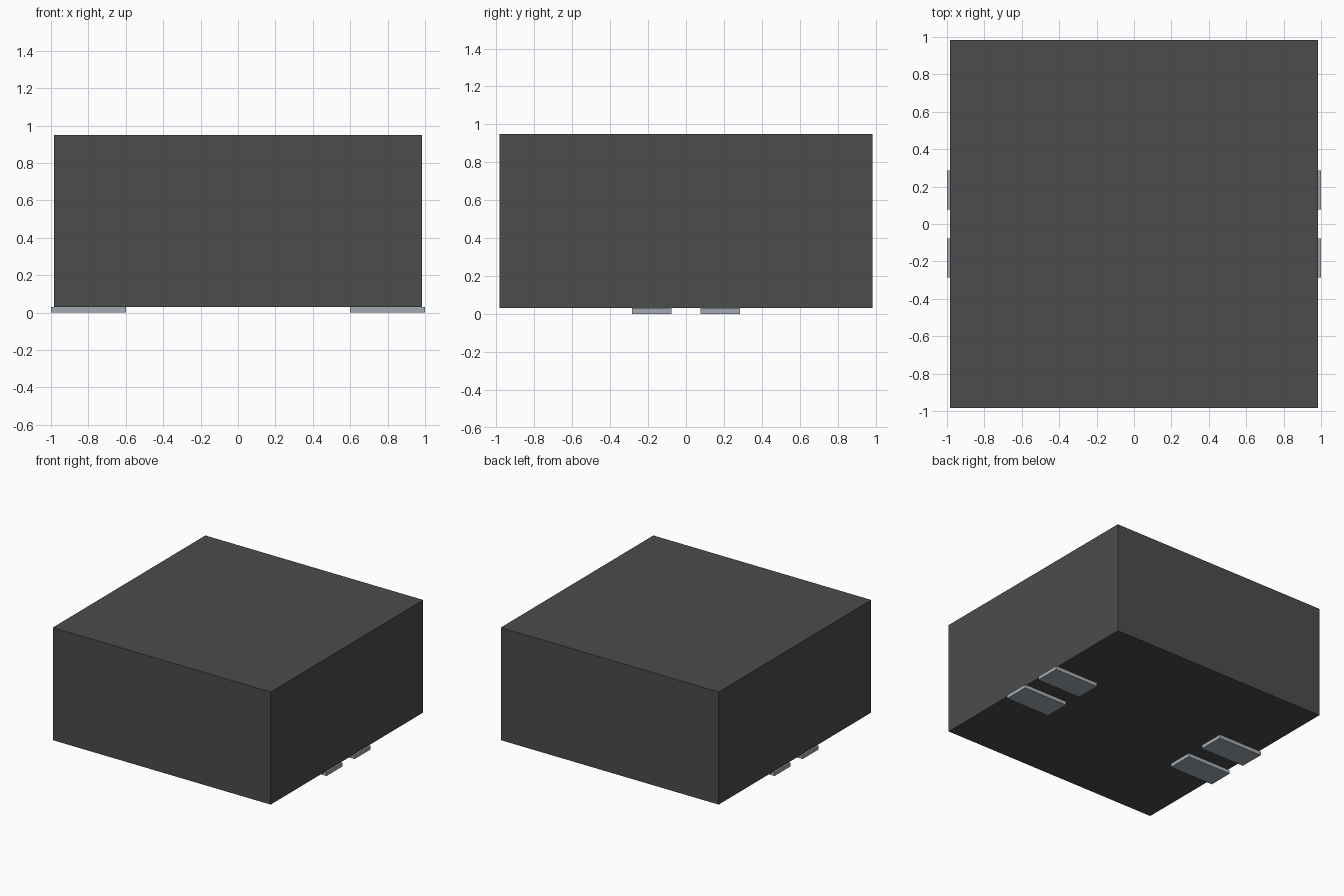
import bpy

cube = bpy.data.objects.get("Cube")
if cube:
    bpy.data.objects.remove(cube, do_unlink=True)


def make_material(name, rgb, metallic=0.0):
    mat = bpy.data.materials.new(name)
    mat.use_nodes = True
    color = (*rgb, 1.0)
    mat.diffuse_color = color
    bsdf = mat.node_tree.nodes["Principled BSDF"]
    bsdf.inputs["Base Color"].default_value = color
    bsdf.inputs["Roughness"].default_value = 0.6
    return mat


def make_box(name, low, high, mat):
    """Axis-aligned box between two opposite corners."""
    center = [(a + b) / 2 for a, b in zip(low, high)]
    size = [b - a for a, b in zip(low, high)]
    bpy.ops.mesh.primitive_cube_add(size=1, location=center)
    obj = bpy.context.object
    obj.name = name
    obj.scale = size
    bpy.ops.object.transform_apply(location=False, rotation=False, scale=True)
    obj.data.materials.append(mat)
    return obj


dark_gray = make_material("dark gray casing", (0.072, 0.072, 0.072))
silver = make_material("silver metal", (0.37, 0.41, 0.44))

BODY = 0.985     # half width of the casing
BASE = 0.03      # pad thickness, also the underside of the casing
TOP = 0.95

# Casing
make_box("casing", (-BODY, -BODY, BASE), (BODY, BODY, TOP), dark_gray)

# Four contact pads under the casing, reaching slightly past its sides
for side, sx in (("left", 1), ("right", -1)):
    for end, sy in (("front", -1), ("back", 1)):
        xs = sorted((sx * 0.6, sx * 1.0))
        ys = sorted((sy * 0.077, sy * 0.285))
        make_box(f"contact_pad_{end}_{side}",
                 (xs[0], ys[0], 0), (xs[1], ys[1], BASE), silver)
